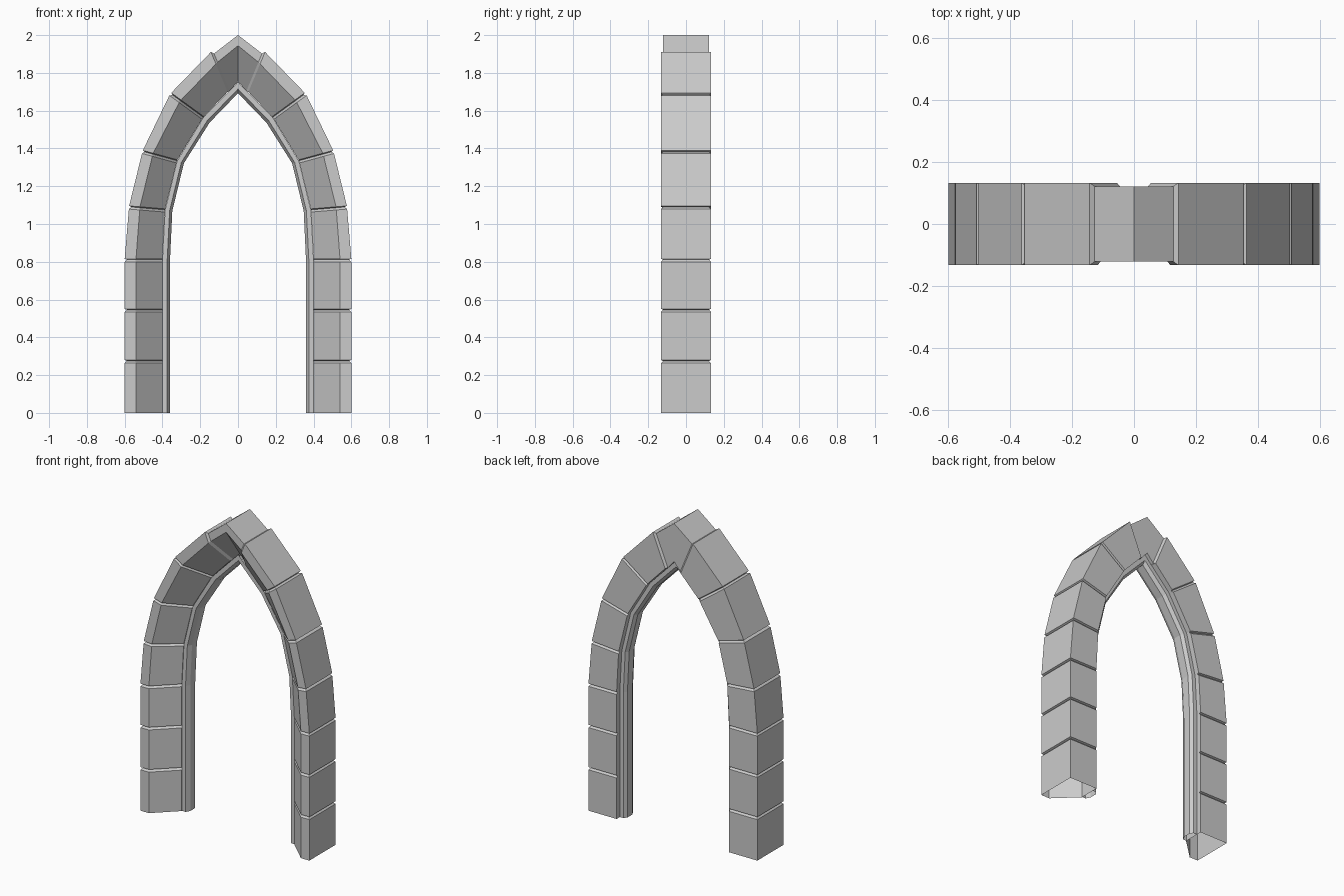
import bpy, bmesh
from mathutils import Vector

if "Cube" in bpy.data.objects:
    bpy.data.objects.remove(bpy.data.objects["Cube"])

# Joints up the right half of the arch: outer edge and inner edge, as (x, z)
JOINTS = [((.6, .272), (.4, .272)), ((.6, .543), (.4, .543)),
          ((.6, .808), (.4, .808)), ((.577, 1.088), (.386, 1.072)),
          ((.506, 1.382), (.323, 1.332)), ((.358, 1.688), (.185, 1.562)),
          ((.135, 1.914), (.047, 1.703))]
BASE = ((.6, 0), (.4, 0))

# Cross-sections as (fraction from outer to inner edge, y)
FULL = [(0, .133), (0, -.133), (.3, -.133), (1, 0), (1, .133)]
INSET = [(.06, .121), (.06, -.121), (.276, -.121), (1, .017), (1, .121)]
TRIM = [(1, .003), (1.125, .003), (1.2, .03), (1.2, .08), (1.125, .1), (1, .1)]


def ring(station, profile, shift=0):
    o, i = Vector(station[0]), Vector(station[1])
    d = (o - i).normalized()
    up = Vector((-d.y, d.x)) * shift
    pts = [(o.lerp(i, t) + up, y) for t, y in profile]
    return [(p.x, y, p.y) for p, y in pts]


def sweep(name, rings, closed):
    bm = bmesh.new()
    rows = [[bm.verts.new(p) for p in r] for r in rings]
    n = len(rows[0])
    for a, b in zip(rows, rows[1:]):
        for k in range(n if closed else n - 1):
            j = (k + 1) % n
            bm.faces.new((a[k], a[j], b[j], b[k]))
    # Make the outer (or first) strip wind outward
    bmesh.ops.recalc_face_normals(bm, faces=bm.faces)
    bm.normal_update()
    ref = max(bm.faces, key=lambda f: abs(f.normal.y))
    bm.faces.ensure_lookup_table()
    first = bm.faces[0] if closed else bm.faces[2]
    if first.normal.x * (1 if closed else -1) < 0:
        bmesh.ops.reverse_faces(bm, faces=bm.faces)
    mesh = bpy.data.meshes.new(name)
    bm.to_mesh(mesh)
    bm.free()
    ob = bpy.data.objects.new(name, mesh)
    bpy.context.collection.objects.link(ob)
    mod = ob.modifiers.new("mirror", 'MIRROR')
    mod.use_axis[0] = True
    return ob


# Stone blocks with grooves between them, ending in a recessed keystone
rings = [ring(BASE, FULL)]
for n, s in enumerate(JOINTS):
    rings += [ring(s, FULL, -.009), ring(s, INSET, .003)]
    if n < len(JOINTS) - 1:
        rings.append(ring(s, FULL, .008))
rings.append(ring(((0, 2.016), (0, 1.755)), INSET))
sweep("stone_arch", rings, True)

# Chamfered trim running along the inside of the arch
stations = [BASE] + JOINTS[2:6] + [((0, 2.05), (0, 1.752))]
sweep("inner_trim", [ring(s, TRIM) for s in stations], False)
